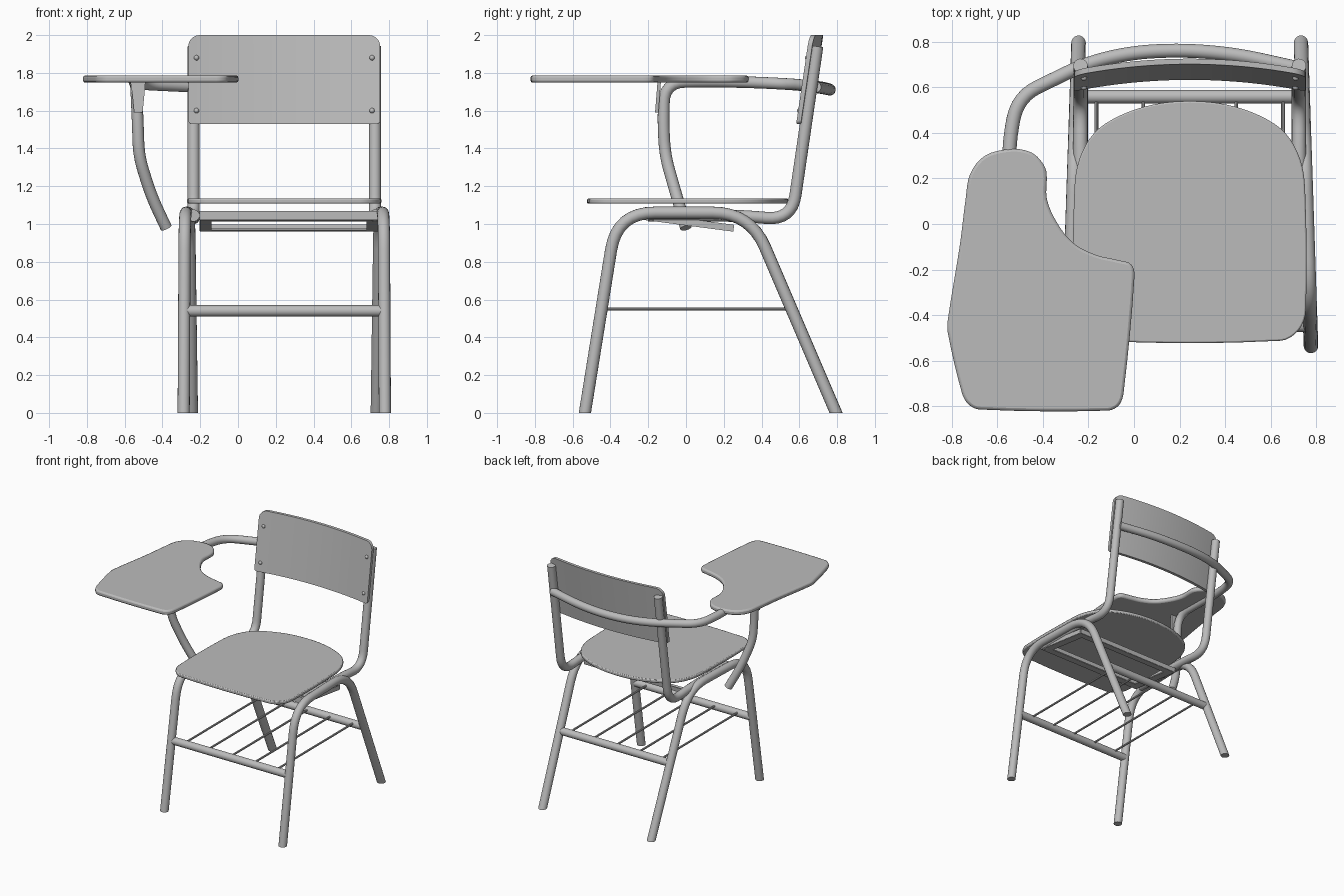
import bpy, bmesh, math
from mathutils import Vector, Matrix

cube = bpy.data.objects.get("Cube")
if cube:
    bpy.data.objects.remove(cube, do_unlink=True)

grey = bpy.data.materials.new("plain grey")
grey.use_nodes = True
colour = (0.5, 0.5, 0.5, 1)
grey.diffuse_color = colour
grey.node_tree.nodes["Principled BSDF"].inputs["Base Color"].default_value = colour

MID = 0.245   # middle of the seat, left of the origin because of the tablet
TUBE = 0.032


def finish(name, bm, bevel=0.0, segments=2):
    mesh = bpy.data.meshes.new(name)
    bmesh.ops.recalc_face_normals(bm, faces=bm.faces)
    bm.to_mesh(mesh)
    bm.free()
    ob = bpy.data.objects.new(name, mesh)
    bpy.context.collection.objects.link(ob)
    mesh.materials.append(grey)
    if bevel:
        mod = ob.modifiers.new("Bevel", "BEVEL")
        mod.width, mod.segments, mod.limit_method = bevel, segments, "ANGLE"
        mod.angle_limit = math.radians(50)
    bpy.ops.object.select_all(action="DESELECT")
    ob.select_set(True)
    bpy.context.view_layer.objects.active = ob
    bpy.ops.object.shade_smooth_by_angle(angle=math.radians(40))
    return ob


def rounded(points, radius, steps=8):
    """Polyline with its inner corners replaced by smooth bends."""
    pts = [Vector(p) for p in points]
    out = [pts[0]]
    for a, b, c in zip(pts, pts[1:], pts[2:]):
        u, v = a - b, c - b
        cut = min(radius, u.length * 0.48, v.length * 0.48)
        p, q = b + u.normalized() * cut, b + v.normalized() * cut
        for i in range(steps + 1):
            t = i / steps
            out.append(p * (1 - t) ** 2 + b * 2 * t * (1 - t) + q * t * t)
    return out + [pts[-1]]


def tube(name, path, radius=TUBE, sides=16, floor=False):
    bm = bmesh.new()
    rings, side = [], None
    for i, p in enumerate(path):
        d = (path[min(i + 1, len(path) - 1)] - path[max(i - 1, 0)]).normalized()
        if side is None:
            side = d.orthogonal()
        side = (side - d * side.dot(d)).normalized()
        other = d.cross(side)
        angles = [math.tau * k / sides for k in range(sides)]
        rings.append([bm.verts.new(p + (side * math.cos(a) + other * math.sin(a)) * radius)
                      for a in angles])
    for r, s in zip(rings, rings[1:]):
        for k in range(sides):
            n = (k + 1) % sides
            bm.faces.new((r[k], r[n], s[n], s[k]))
    bm.faces.new(rings[0])
    bm.faces.new(rings[-1])
    if floor:   # trim the feet level with the ground
        geom = bm.verts[:] + bm.edges[:] + bm.faces[:]
        bmesh.ops.bisect_plane(bm, geom=geom, plane_co=(0, 0, 0),
                               plane_no=(0, 0, 1), clear_inner=True)
        bmesh.ops.holes_fill(bm, edges=[e for e in bm.edges if e.is_boundary])
    return finish(name, bm)


def slab(name, outline, z0, z1, bevel):
    bm = bmesh.new()
    face = bm.faces.new([bm.verts.new((x, y, z0)) for x, y in outline])
    top = bmesh.ops.extrude_face_region(bm, geom=[face])["geom"]
    bmesh.ops.translate(bm, vec=(0, 0, z1 - z0),
                        verts=[v for v in top if isinstance(v, bmesh.types.BMVert)])
    return finish(name, bm, bevel)


def closed_smooth(points, steps=4):
    """Closed curve passing through the points."""
    pts, out = [Vector(p) for p in points], []
    n = len(pts)
    for i in range(n):
        a, b, c, d = (pts[(i + k) % n] for k in (-1, 0, 1, 2))
        s = (c - b).length
        m1 = (c - a).normalized() * s
        m2 = (d - b).normalized() * s
        for k in range(steps):
            t = k / steps
            out.append(b * (2 * t**3 - 3 * t**2 + 1) + m1 * (t**3 - 2 * t**2 + t)
                       + c * (3 * t**2 - 2 * t**3) + m2 * (t**3 - t**2))
    return out


def box(name, centre, size, tilt=0.0, pivot=(0, 0, 0)):
    bm = bmesh.new()
    bmesh.ops.create_cube(bm, size=1)
    bmesh.ops.scale(bm, vec=size, verts=bm.verts)
    bmesh.ops.translate(bm, vec=centre, verts=bm.verts)
    bmesh.ops.rotate(bm, cent=pivot, matrix=Matrix.Rotation(tilt, 3, "X"), verts=bm.verts)
    return finish(name, bm)


# Side frames: one bent tube for each pair of legs, and one for each back post
for word, s in (("left", 1), ("right", -1)):
    legs = [(-0.545, -0.06), (-0.365, 1.06), (0.34, 1.06), (0.82, -0.06)]
    path = rounded([(MID + s * (0.515 - 0.033 * y), y, z) for y, z in legs], 0.2)
    tube(word + "_leg_frame", path, floor=True)
    post = [(-0.2, 1.045), (0.28, 1.045), (0.56, 1.02), (0.695, 1.94)]
    tube(word + "_back_post", rounded([(MID + s * 0.48, y, z) for y, z in post], 0.2))

# Lower crossbars with the book rack rods between them
for name, y, half in (("front_crossbar", -0.445, 0.52), ("rear_crossbar", 0.56, 0.48)):
    tube(name, [Vector((MID - half, y, 0.54)), Vector((MID + half, y, 0.54))], 0.03)
for i in range(5):
    x = MID + (i - 2) * 0.205
    tube(f"rack_rod_{i + 1}", [Vector((x, -0.44, 0.55)), Vector((x, 0.56, 0.55))], 0.008, 8)

# Seat
half_seat = [(0, 0.54), (0.16, 0.525), (0.31, 0.475), (0.42, 0.4), (0.485, 0.285),
             (0.507, 0.15), (0.51, -0.38), (0.48, -0.465), (0.4, -0.513)]
seat = half_seat + [(-x, y) for x, y in reversed(half_seat[1:])]
slab("seat", [(MID + p.x, p.y) for p in closed_smooth(seat)], 1.108, 1.135, 0.007)

# Bars and tilted angle frame below the seat
box("seat_front_bar", (MID + 0.025, -0.2, 1.045), (0.95, 0.04, 0.05))
TILT, PIVOT = -0.13, (0, -0.22, 1.02)
for y, w in ((-0.215, 1), (0.25, -1)):
    box("tray_flange", (MID + 0.025, y + w * 0.03, 1.025), (0.94, 0.06, 0.008), TILT, PIVOT)
    box("tray_wall", (MID + 0.025, y, 1.04), (0.94, 0.008, 0.035), TILT, PIVOT)
for x in (-0.2, 0.74):
    w = 1 if x < 0 else -1
    box("tray_side_flange", (x + w * 0.03, 0.017, 1.025), (0.06, 0.46, 0.008), TILT, PIVOT)
    box("tray_side_wall", (x, 0.017, 1.04), (0.008, 0.46, 0.035), TILT, PIVOT)

# Curved backrest: rounded panel, sliced, then bent and leaned back
W, H, R = 0.508, 0.235, 0.06
bm = bmesh.new()
corners = []
for cx, cz, start in ((1, 1, 0), (-1, 1, 1), (-1, -1, 2), (1, -1, 3)):
    r = R if cz > 0 else 0.02
    for k in range(7):
        a = (start + k / 6) * math.pi / 2
        corners.append(bm.verts.new((cx * (W - r) + r * math.cos(a), 0,
                                     cz * (H - r) + r * math.sin(a))))
panel = bm.faces.new(corners)
new = bmesh.ops.extrude_face_region(bm, geom=[panel])["geom"]
bmesh.ops.translate(bm, vec=(0, 0.024, 0),
                    verts=[v for v in new if isinstance(v, bmesh.types.BMVert)])
for i in range(1, 20):
    geom = bm.verts[:] + bm.edges[:] + bm.faces[:]
    bmesh.ops.bisect_plane(bm, geom=geom, plane_co=(W * (i / 10 - 1), 0, 0),
                           plane_no=(1, 0, 0))


def back_y(x, z):
    return 0.618 + 0.147 * z + 0.05 * (1 - (x / W) ** 2)


for v in bm.verts:
    x, y, z = v.co
    v.co = (MID + x, y + back_y(x, z), 1.765 + z)
finish("backrest", bm)

# Backrest rivets
for x in (-0.465, 0.465):
    for z in (-0.165, 0.115):
        bm = bmesh.new()
        bmesh.ops.create_uvsphere(bm, u_segments=12, v_segments=8, radius=0.014)
        bmesh.ops.translate(bm, vec=(MID + x, back_y(x, z), 1.765 + z), verts=bm.verts)
        finish("rivet", bm)

# Tablet arm: rises beside the seat, passes below the tablet and wraps the back
arm = [(-0.38, 0.0, 0.98), (-0.46, -0.05, 1.15), (-0.525, -0.11, 1.36), (-0.53, -0.12, 1.52),
       (-0.54, -0.115, 1.75), (-0.545, 0.12, 1.755), (-0.55, 0.36, 1.75), (-0.51, 0.56, 1.74),
       (-0.2, 0.71, 1.725), (0.0, 0.755, 1.715), (0.22, 0.765, 1.71), (0.45, 0.745, 1.715),
       (0.72, 0.685, 1.725)]
tube("tablet_arm", rounded(arm, 0.25, 6), 0.031)

# Tapered bracket between arm and tablet
bm = bmesh.new()
bracket = [(-0.57, 1.755), (-0.49, 1.755), (-0.495, 1.69), (-0.505, 1.59),
           (-0.55, 1.59), (-0.56, 1.69)]
face = bm.faces.new([bm.verts.new((x, -0.145 - 0.08 * (1.6 - z), z)) for x, z in bracket])
new = bmesh.ops.extrude_face_region(bm, geom=[face])["geom"]
bmesh.ops.translate(bm, vec=(0, -0.018, 0),
                    verts=[v for v in new if isinstance(v, bmesh.types.BMVert)])
finish("tablet_bracket", bm)

# Writing tablet
tablet = [(-0.54, 0.33), (-0.655, 0.3), (-0.72, 0.22), (-0.74, 0.11), (-0.765, -0.09),
          (-0.818, -0.42), (-0.818, -0.48), (-0.757, -0.74), (-0.73, -0.79), (-0.68, -0.815),
          (-0.115, -0.82), (-0.065, -0.795), (-0.045, -0.735), (0.002, -0.23),
          (-0.012, -0.178), (-0.065, -0.16), (-0.17, -0.135), (-0.265, -0.085),
          (-0.335, 0), (-0.383, 0.11), (-0.385, 0.23), (-0.415, 0.285), (-0.46, 0.318)]
slab("tablet", closed_smooth(tablet), 1.748, 1.787, 0.012)
